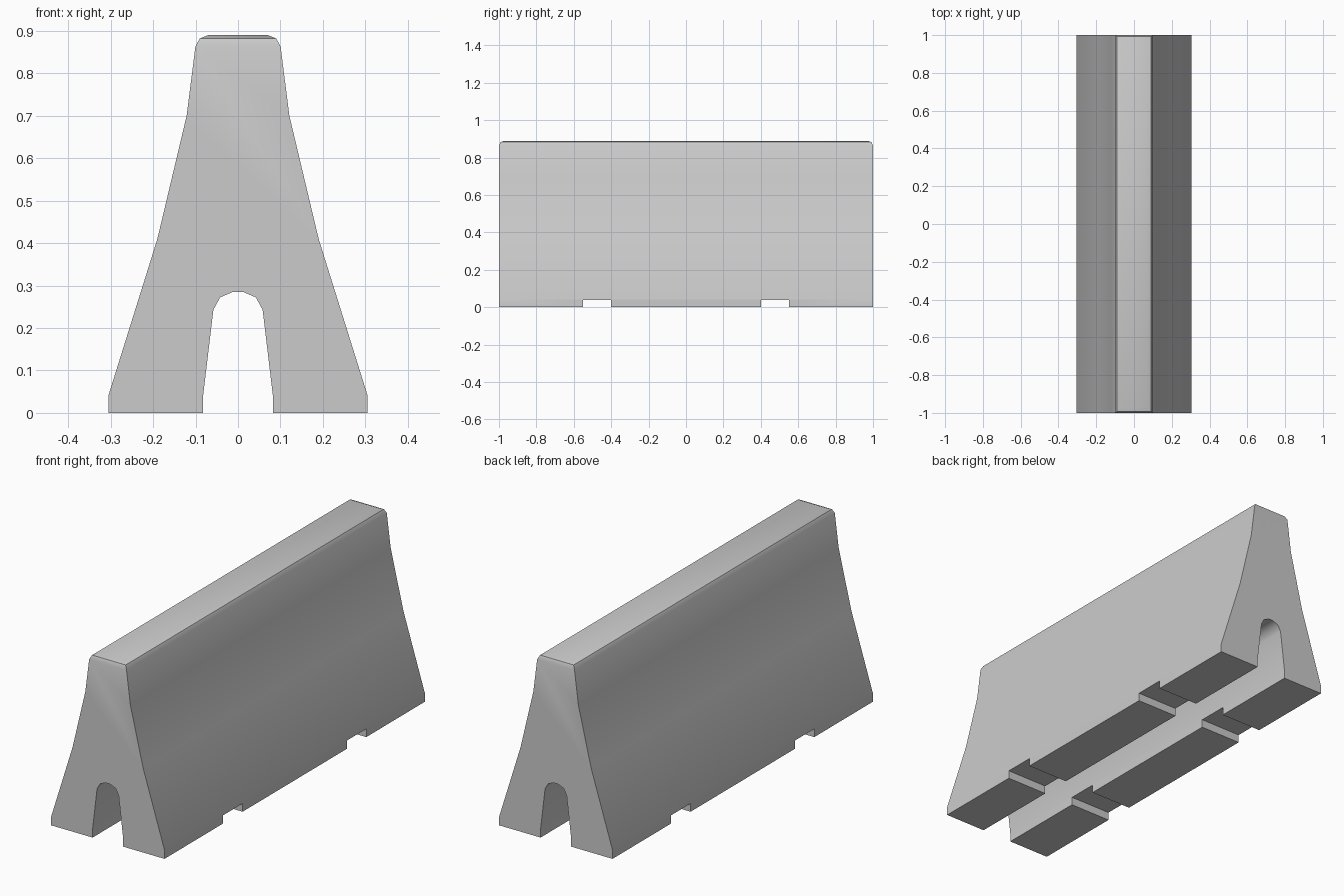
import bpy, bmesh, math

if "Cube" in bpy.data.objects:
    bpy.data.objects.remove(bpy.data.objects["Cube"])

# Right half of the cross-section (x, z): outer wall going up, channel arch going up
outer = [(0.305, 0), (0.305, 0.042), (0.19, 0.41), (0.121, 0.70), (0.097, 0.89)]
arch = [(0.082, 0), (0.082, 0.042), (0.058, 0.243), (0.042, 0.272), (0.012, 0.285)]


def mirrored(points):
    return [(-x, z) for x, z in points]


def link(name, bm):
    mesh = bpy.data.meshes.new(name)
    bm.to_mesh(mesh)
    bm.free()
    obj = bpy.data.objects.new(name, mesh)
    bpy.context.collection.objects.link(obj)
    return obj


# Barrier body: cross-section extruded along y, with the channel included
loop = outer + mirrored(outer)[::-1] + mirrored(arch) + arch[::-1]
bm = bmesh.new()
face = bm.faces.new([bm.verts.new((x, -1, z)) for x, z in loop])
ext = bmesh.ops.extrude_face_region(bm, geom=[face])
moved = [g for g in ext["geom"] if isinstance(g, bmesh.types.BMVert)]
bmesh.ops.translate(bm, verts=moved, vec=(0, 2, 0))
bmesh.ops.recalc_face_normals(bm, faces=bm.faces)

# Rounded rim around the top
rim = [e for e in bm.edges if all(v.co.z > 0.88 for v in e.verts)]
bmesh.ops.bevel(bm, geom=rim, offset=0.027, segments=2, profile=0.5,
                affect='EDGES', clamp_overlap=True)
barrier = link("barrier_body", bm)

# Two lifting notches across the underside
cutters = []
for y in (-0.475, 0.475):
    bm = bmesh.new()
    bmesh.ops.create_cube(bm, size=1)
    bmesh.ops.scale(bm, verts=bm.verts, vec=(0.8, 0.15, 0.08))
    bmesh.ops.translate(bm, verts=bm.verts, vec=(0, y, 0))
    cutter = link("notch_cutter", bm)
    cutter.hide_render = True
    cutters.append(cutter)
    mod = barrier.modifiers.new("notch", 'BOOLEAN')
    mod.operation = 'DIFFERENCE'
    mod.solver = 'EXACT'
    mod.object = cutter

# Apply the cuts, then smooth the gentle bends only
bpy.context.view_layer.objects.active = barrier
barrier.select_set(True)
for mod in list(barrier.modifiers):
    bpy.ops.object.modifier_apply(modifier=mod.name)
for cutter in cutters:
    bpy.data.objects.remove(cutter)
bpy.ops.object.shade_smooth_by_angle(angle=math.radians(40))
